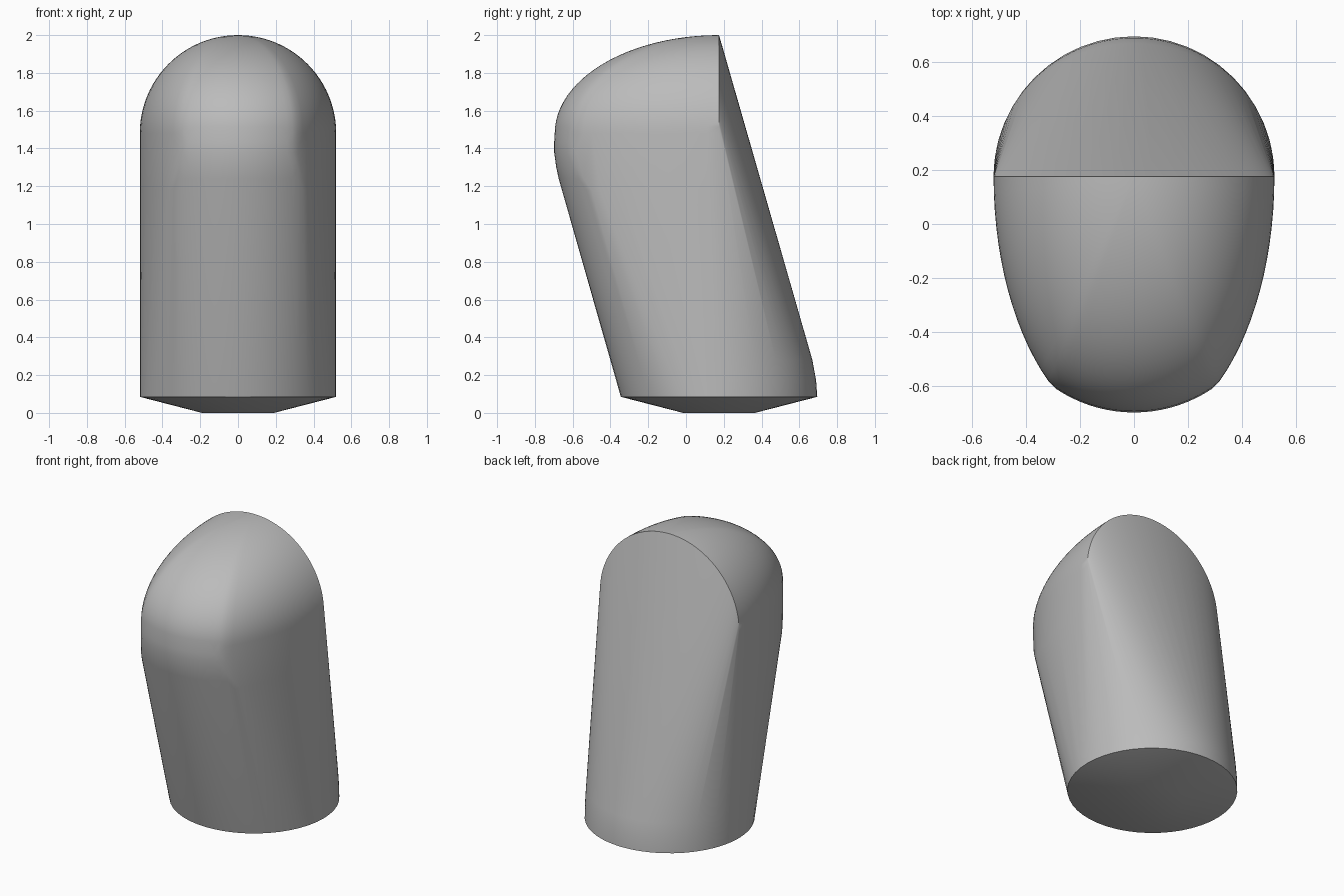
import bpy, bmesh
from math import sin, cos, pi, sqrt

cube = bpy.data.objects.get("Cube")
if cube:
    bpy.data.objects.remove(cube, do_unlink=True)

R = 0.52          # body radius
CY = 0.175        # centre of the base and plane of the back arch
RIM = 0.085       # height of the base rim
SHOULDER = 1.48   # height where the dome begins
SEG = 48

mat = bpy.data.materials.new("plain_grey")
mat.use_nodes = True
grey = (0.5, 0.5, 0.5, 1)
mat.diffuse_color = grey
mat.node_tree.nodes["Principled BSDF"].inputs["Base Color"].default_value = grey


def arc(z, radius, depth, start=0, end=2 * pi):
    """Points of an elliptical arc around the base centre."""
    return [(radius * cos(a), CY + depth * sin(a), z)
            for a in (start + (end - start) * i / SEG for i in range(SEG + 1))]


def dome_ring(z, front, scale=1.0):
    """Half-oval with a blunter rounded nose at the given front position."""
    ring = []
    for i in range(SEG + 1):
        a = pi * i / SEG
        x = R * cos(a)
        side = CY - 0.955 * sin(a)
        nose = front + R - sqrt(max(R * R - x * x, 0))
        y = max(side, nose)
        ring.append((x * scale, CY + (y - CY) * scale, z))
    return ring


# Base: shallow cone, round rim and slightly swollen heel
points = arc(0, 0.19, 0.19) + arc(RIM, R, R)
for z, depth in ((0.17, 0.514), (0.28, 0.494)):
    points += arc(z, R, depth, 0, pi)

# Rounded front below the shoulder
for z, front in ((1.18, -0.656), (1.24, -0.674), (1.3, -0.687),
                 (1.38, -0.698), (1.43, -0.698)):
    points += dome_ring(z, front)

# Dome above the shoulder, ending in the arch at the back
for i in range(25):
    a = pi / 2 * i / 24
    points += dome_ring(SHOULDER + R * sin(a), -0.695, max(cos(a), 0.0))

# Wrap one skin around the base and the dome
bm = bmesh.new()
for p in points:
    bm.verts.new(p)
bmesh.ops.remove_doubles(bm, verts=bm.verts, dist=0.0008)
hull = bmesh.ops.convex_hull(bm, input=bm.verts)
spare = {v for v in hull["geom_interior"] + hull["geom_unused"]
         if isinstance(v, bmesh.types.BMVert)}
bmesh.ops.delete(bm, geom=list(spare), context="VERTS")
bmesh.ops.recalc_face_normals(bm, faces=bm.faces)

mesh = bpy.data.meshes.new("domed_body")
bm.to_mesh(mesh)
bm.free()
mesh.materials.append(mat)
body = bpy.data.objects.new("domed_body", mesh)
bpy.context.collection.objects.link(body)

bpy.ops.object.select_all(action="DESELECT")
body.select_set(True)
bpy.context.view_layer.objects.active = body
bpy.ops.object.shade_smooth_by_angle(angle=0.6)
